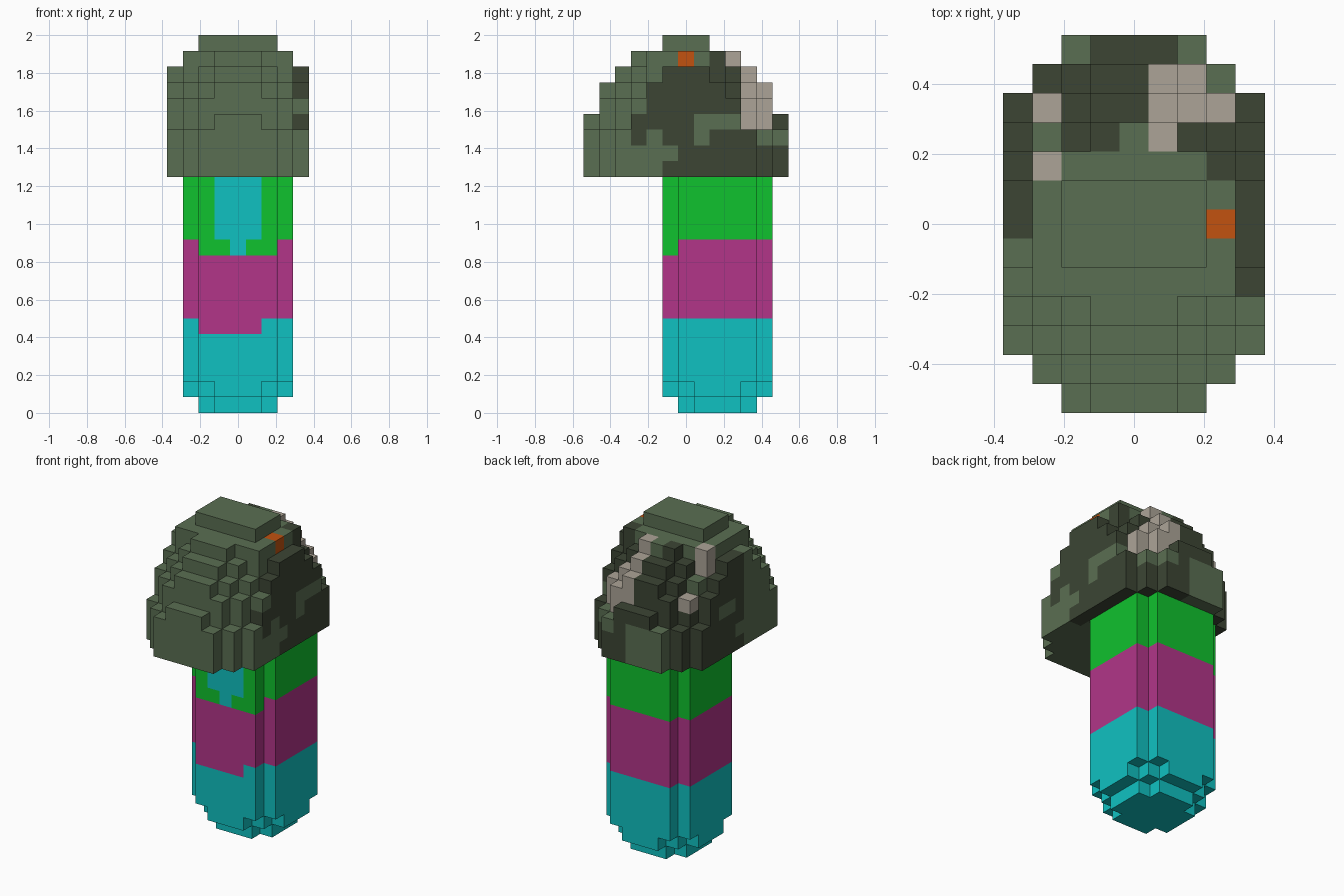
import bpy
import bmesh

cube = bpy.data.objects.get("Cube")
if cube:
    bpy.data.objects.remove(cube, do_unlink=True)

UNIT = 1 / 12      # edge of one block
CAP_BASE = 15      # block layer where the cap starts


def make_material(name, rgb):
    """Flat material from an sRGB colour."""
    linear = [((c / 255 + 0.055) / 1.055) ** 2.4 for c in rgb] + [1]
    mat = bpy.data.materials.new(name)
    mat.use_nodes = True
    mat.diffuse_color = linear
    node = mat.node_tree.nodes["Principled BSDF"]
    node.inputs["Base Color"].default_value = linear
    node.inputs["Roughness"].default_value = 0.9
    return mat


MATERIALS = {
    "olive": make_material("olive green", (90, 110, 82)),
    "dark": make_material("dark moss", (60, 69, 52)),
    "tan": make_material("pale tan", (172, 164, 151)),
    "orange": make_material("burnt orange", (194, 82, 16)),
    "cyan": make_material("cyan", (16, 193, 193)),
    "magenta": make_material("magenta", (178, 53, 137)),
    "green": make_material("bright green", (16, 194, 46)),
}

# Cap: column heights for one quarter, by distance from the centre
QUARTER = ["9998763", "9998764", "9987653"]
HEIGHTS = {0: "9988764"}
HEIGHTS = {
    0: "9988764",
    1: "9988764",
    2: "9987653",
    3: "8886530",
    4: "7765300",
}

# Cap: colour of each column from back to front, left column is -x
LETTERS = {"O": "olive", "D": "dark", "T": "tan", "X": "orange"}
PATCHES = [
    "OOODDDOOO",
    "ODDDDTTOO",
    "DTDDDTTTD",
    "DODDOTDDD",
    "DTOOOOODD",
    "DOOOOOOOD",
    "DOOOOOOXD",
    "OOOOOOOOD",
    "OOOOOOOOD",
] + ["OOOOOOOOO"] * 4


def cap_colour(x, y, layer):
    colour = LETTERS[PATCHES[6 - y][x + 4]]
    # Mottled right side
    if x == 4 and y < 4:
        start = (-1, 0, -3, -3, -2, -2, -1)[layer]
        spot = (layer == 3 and 1 <= y <= 3) or (layer, y) in ((2, 1), (2, -2))
        return "dark" if y >= start and not spot else "olive"
    # Mottled left side
    if x == -4:
        start = (0, 1, 0, 0, 0, 0, 0)[layer]
        spot = layer == 3 and 1 <= y <= 2
        return "dark" if y >= start and not spot else "olive"
    # Back rim patch
    if y == 6 and layer < 3:
        return "olive" if x <= 0 or (x == 2 and layer == 2) else "dark"
    # Pale spots and the small orange spot sit near the surface only
    if colour == "tan":
        lowest = 3 if x > 0 else (6 if y == 2 else 4)
        return "tan" if layer >= lowest else "dark"
    if colour == "orange" and layer < 7:
        return "olive"
    if (x, y) == (3, 5) and layer < 2:
        return "dark"
    return colour


def stem_colour(x, y, z):
    # Painted front panel
    if y == -1:
        if (z >= 11 and abs(x) <= 1) or (z == 10 and x == 0):
            return "cyan"
        if z == 10:
            return "green"
        if z == 5 and -2 <= x <= 1:
            return "magenta"
    return "cyan" if z < 6 else "magenta" if z < 11 else "green"


def in_stem(x, y, z):
    """Rounded square section, narrowing in the two lowest layers."""
    a, b = sorted((abs(x), abs(y - 2)))
    if z == 0:
        return b <= 2 and a + b < 4
    return a + b < (5 if z == 1 else 6)


stem = {(x, y, z): stem_colour(x, y, z)
        for x in range(-3, 4) for y in range(-1, 6) for z in range(CAP_BASE)
        if in_stem(x, y, z)}
cap = {(x, y, CAP_BASE + k): cap_colour(x, y, k)
       for x in range(-4, 5) for y in range(-6, 7)
       for k in range(int(HEIGHTS[abs(x)][abs(y)]))}
occupied = set(stem) | set(cap)


def build_blocks(name, blocks):
    """Outer skin of a set of coloured blocks."""
    slots = sorted(set(blocks.values()))
    mesh = bpy.data.meshes.new(name)
    for slot in slots:
        mesh.materials.append(MATERIALS[slot])
    bm = bmesh.new()
    verts = {}

    def corner(p):
        if p not in verts:
            x, y, z = p
            verts[p] = bm.verts.new(((x - 0.5) * UNIT, (y - 0.5) * UNIT, z * UNIT))
        return verts[p]

    for cell, colour in blocks.items():
        for axis in range(3):
            for side in (0, 1):
                near = list(cell)
                near[axis] += 2 * side - 1
                if tuple(near) in occupied:
                    continue
                u, v = (axis + 1) % 3, (axis + 2) % 3
                loop = []
                for du, dv in ((0, 0), (1, 0), (1, 1), (0, 1)):
                    p = list(cell)
                    p[axis] += side
                    p[u] += du
                    p[v] += dv
                    loop.append(corner(tuple(p)))
                face = bm.faces.new(loop if side else loop[::-1])
                face.material_index = slots.index(colour)
    bm.to_mesh(mesh)
    bm.free()
    obj = bpy.data.objects.new(name, mesh)
    bpy.context.collection.objects.link(obj)
    return obj


build_blocks("stem", stem)
build_blocks("cap", cap)
